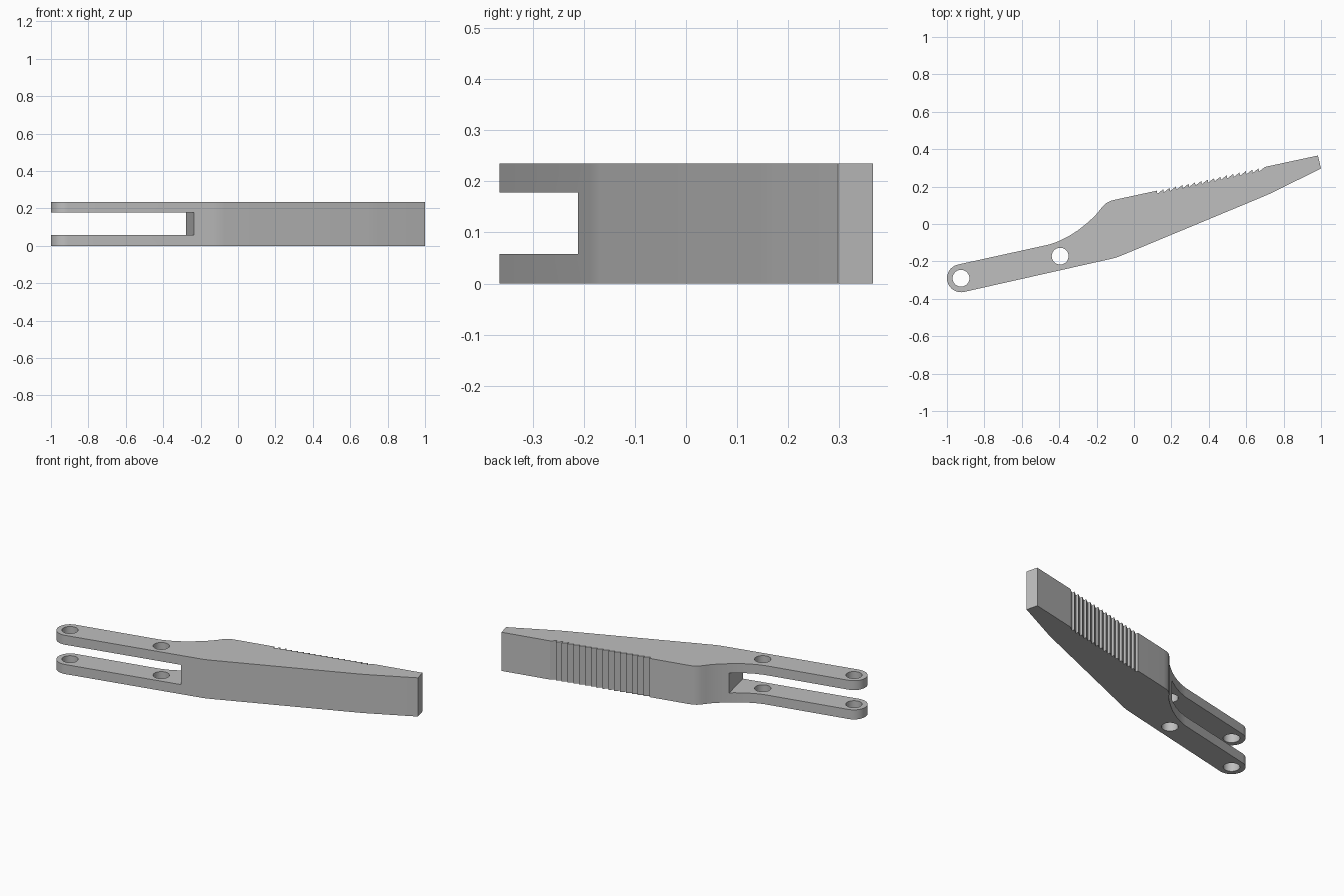
import bpy, bmesh
from math import radians, sin, cos
from mathutils import Vector

HEIGHT = 0.235
SLOT_LOW, SLOT_HIGH = 0.058, 0.178
ARM_ANGLE = radians(12.5)
END_HOLE = (-0.925, -0.29)
MID_HOLE = (-0.395, -0.172)
HOLE_RADIUS, END_RADIUS = 0.045, 0.075

if "Cube" in bpy.data.objects:
    bpy.data.objects.remove(bpy.data.objects["Cube"], do_unlink=True)

grey = bpy.data.materials.new("plain grey")
grey.use_nodes = True
grey.diffuse_color = (0.52, 0.52, 0.52, 1)
grey.node_tree.nodes["Principled BSDF"].inputs["Base Color"].default_value = grey.diffuse_color


def arc(centre, radius, start, end, steps):
    angles = [start + (end - start) * i / steps for i in range(steps + 1)]
    return [(centre[0] + radius * cos(a), centre[1] + radius * sin(a)) for a in angles]


def saw_teeth(start, end, count, depth):
    """Long ramps rising to a tip, with a sheer drop after each."""
    a, b = Vector(start), Vector(end)
    points = []
    for i in range(count):
        tip = a.lerp(b, i / count)
        points += [tip, tip + Vector((0.003, -depth))]
    return points + [b]


def prism(name, outline, low, high):
    bm = bmesh.new()
    face = bm.faces.new([bm.verts.new((p[0], p[1], low)) for p in outline])
    side = bmesh.ops.extrude_face_region(bm, geom=[face])
    verts = [g for g in side["geom"] if isinstance(g, bmesh.types.BMVert)]
    bmesh.ops.translate(bm, verts=verts, vec=(0, 0, high - low))
    bmesh.ops.recalc_face_normals(bm, faces=bm.faces)
    mesh = bpy.data.meshes.new(name)
    bm.to_mesh(mesh)
    bm.free()
    mesh.materials.append(grey)
    obj = bpy.data.objects.new(name, mesh)
    bpy.context.collection.objects.link(obj)
    return obj


def cut(target, cutter):
    cutter.hide_render = True
    mod = target.modifiers.new("cut", 'BOOLEAN')
    mod.operation = 'DIFFERENCE'
    mod.solver = 'EXACT'
    mod.object = cutter
    bpy.context.view_layer.objects.active = target
    bpy.ops.object.modifier_apply(modifier=mod.name)
    bpy.data.objects.remove(cutter, do_unlink=True)


# Outline: rounded arm end, underside, tip, toothed grip, curved shoulder
outline = arc(END_HOLE, END_RADIUS, ARM_ANGLE + radians(90), ARM_ANGLE + radians(270), 16)
outline += [(-0.13, -0.188), (-0.1, -0.181), (-0.07, -0.17)]
outline += [(0.69, 0.146), (0.72, 0.159), (0.75, 0.173)]
outline += [(1.0, 0.297), (0.983, 0.366)]
outline += reversed(saw_teeth((0.122, 0.178), (0.7, 0.305), 17, 0.017))
outline += [(-0.1, 0.13), (-0.127, 0.123), (-0.15, 0.111), (-0.168, 0.094),
            (-0.185, 0.072), (-0.21, 0.042), (-0.25, 0.006), (-0.3, -0.034),
            (-0.35, -0.066), (-0.4, -0.091), (-0.45, -0.109)]
body = prism("forked_jaw", outline, 0, HEIGHT)

# Slot that splits the arm into two prongs, square to the arm
along = Vector((cos(ARM_ANGLE), sin(ARM_ANGLE)))
across = Vector((-along.y, along.x))
corner = Vector((-0.235, -0.213))
near, far = corner - across * 0.3, corner + across * 0.5
slot = prism("slot_cutter", [near, far, far - along * 1.2, near - along * 1.2],
             SLOT_LOW, SLOT_HIGH)
cut(body, slot)

# Pin holes through both prongs
for centre in (END_HOLE, MID_HOLE):
    ring = arc(centre, HOLE_RADIUS, 0, radians(360), 32)[:-1]
    cut(body, prism("hole_cutter", ring, -0.1, HEIGHT + 0.1))

# Smooth the curves, keep the edges crisp
bpy.ops.object.select_all(action='DESELECT')
body.select_set(True)
bpy.context.view_layer.objects.active = body
bpy.ops.object.shade_smooth_by_angle(angle=radians(25))
